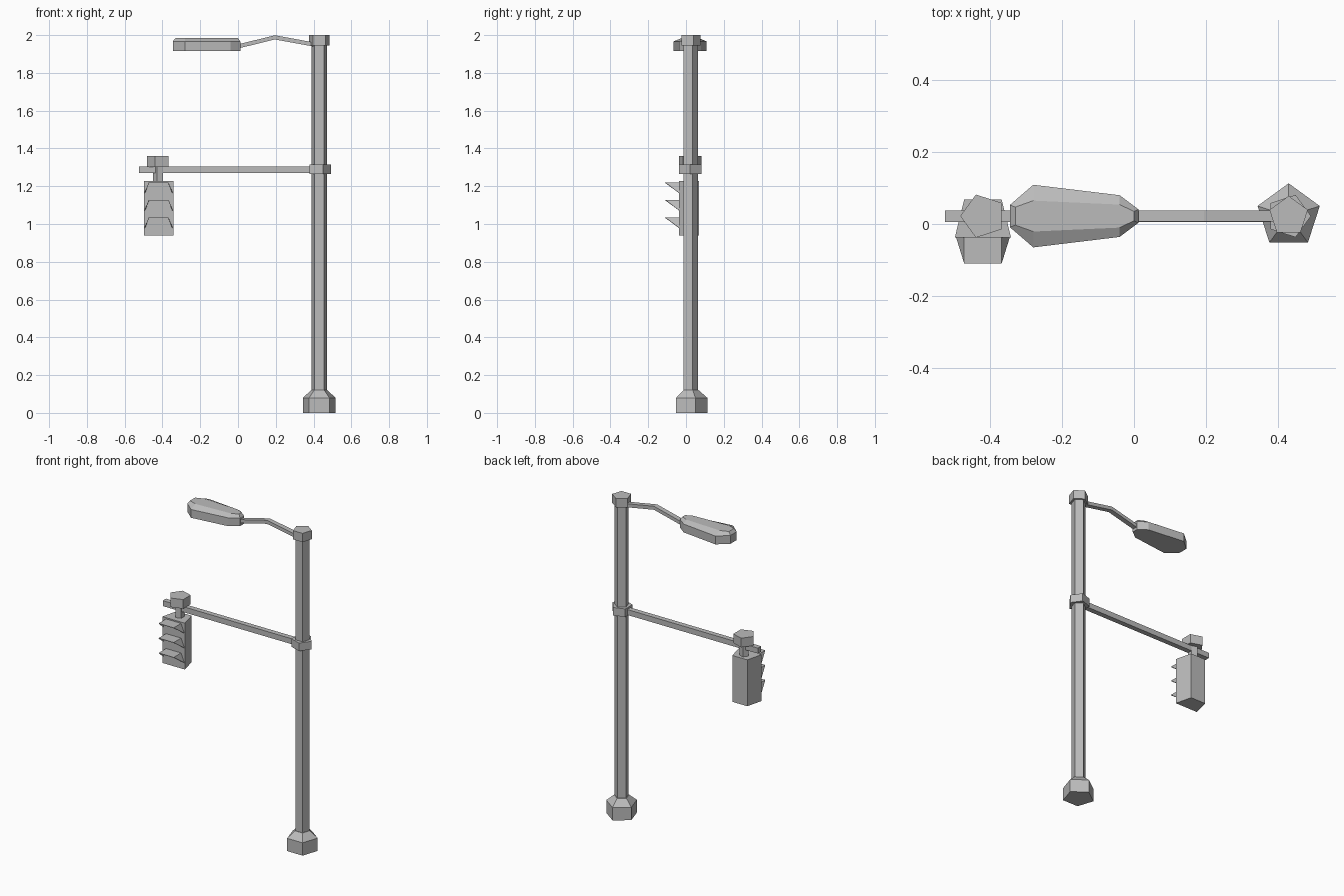
import bpy
import bmesh
from math import cos, sin, radians

old = bpy.data.objects.get("Cube")
if old:
    bpy.data.objects.remove(old, do_unlink=True)

grey = bpy.data.materials.new("plain_grey")
grey.use_nodes = True
grey.diffuse_color = (0.5, 0.5, 0.5, 1)
bsdf = next(n for n in grey.node_tree.nodes if n.type == 'BSDF_PRINCIPLED')
bsdf.inputs["Base Color"].default_value = (0.5, 0.5, 0.5, 1)

MID_Y = 0.022      # shared depth of the pole, arms and lamp
POLE_X = 0.43
SIGNAL_X = -0.42


def finish(name, bm):
    bmesh.ops.recalc_face_normals(bm, faces=bm.faces)
    mesh = bpy.data.meshes.new(name)
    bm.to_mesh(mesh)
    bm.free()
    mesh.materials.append(grey)
    obj = bpy.data.objects.new(name, mesh)
    bpy.context.collection.objects.link(obj)
    return obj


def loft(name, rings):
    """Skin a stack of matching point rings and cap both ends."""
    bm = bmesh.new()
    loops = [[bm.verts.new(p) for p in ring] for ring in rings]
    n = len(loops[0])
    for a, b in zip(loops, loops[1:]):
        for i in range(n):
            j = (i + 1) % n
            bm.faces.new((a[i], a[j], b[j], b[i]))
    bm.faces.new(loops[0][::-1])
    bm.faces.new(loops[-1])
    return finish(name, bm)


def pentagon(name, x, levels, point):
    """Five-sided column from (radius, height) levels, one corner at angle point."""
    angles = [radians(point + 72 * i) for i in range(5)]
    return loft(name, [[(x + r * cos(a), MID_Y + r * sin(a), z) for a in angles]
                       for r, z in levels])


def bar(name, path, width, height):
    """Rectangular bar following a path of (x, z) points."""
    w, h = width / 2, height / 2
    return loft(name, [[(x, MID_Y - w, z - h), (x, MID_Y + w, z - h),
                        (x, MID_Y + w, z + h), (x, MID_Y - w, z + h)]
                       for x, z in path])


# Pole with its foot, collar and cap
pentagon("base", POLE_X, [(0.091, 0), (0.091, 0.08), (0.045, 0.12)], 90)
pentagon("pole", POLE_X, [(0.042, 0.11), (0.042, 1.96)], 90)
pentagon("collar", POLE_X, [(0.062, 1.265), (0.062, 1.315)], 0)
pentagon("pole_cap", POLE_X, [(0.056, 1.945), (0.056, 2.0)], 90)

# Arms
bar("signal_arm", [(-0.525, 1.287), (0.42, 1.287)], 0.032, 0.034)
bar("lamp_arm", [(0.0, 1.94), (0.195, 1.988), (0.42, 1.947)], 0.031, 0.022)

# Street lamp head: outline given as (x, half width), mirrored across its length
def outline(half, z):
    return ([(x, MID_Y + w, z) for x, w in half]
            + [(x, MID_Y - w, z) for x, w in reversed(half)])


rim = [(-0.345, 0.031), (-0.28, 0.087), (-0.04, 0.058), (0.012, 0.019)]
crown = [(-0.33, 0.025), (-0.28, 0.043), (-0.04, 0.032), (0.0, 0.013)]
loft("lamp_head", [outline(rim, 1.915), outline(rim, 1.967), outline(crown, 1.985)])

# Traffic signal
pentagon("hanger_cap", SIGNAL_X, [(0.063, 1.303), (0.063, 1.36)], 180)
pentagon("hanger", SIGNAL_X, [(0.029, 1.22), (0.029, 1.31)], 180)
body = [(-0.078, -0.037), (0.078, -0.037), (0.052, 0.068), (-0.052, 0.068)]
loft("signal_housing", [[(SIGNAL_X + x, y, z) for x, y in body]
                        for z in (0.938, 1.228)])

# Visors: a flat top with two splayed side flaps, open below
for label, top in (("upper", 1.22), ("middle", 1.128), ("lower", 1.035)):
    bm = bmesh.new()
    front, back = [], []
    for side in (-1, 1):
        x = SIGNAL_X + side * 0.052
        f = bm.verts.new((x, -0.11, top))
        b = bm.verts.new((x, -0.036, top))
        low = bm.verts.new((SIGNAL_X + side * 0.075, -0.036, top - 0.056))
        bm.faces.new((f, b, low) if side < 0 else (f, low, b))
        front.append(f)
        back.append(b)
    bm.faces.new((front[0], front[1], back[1], back[0]))
    visor = finish(label + "_visor", bm)
    shell = visor.modifiers.new("thickness", 'SOLIDIFY')
    shell.thickness = 0.003
